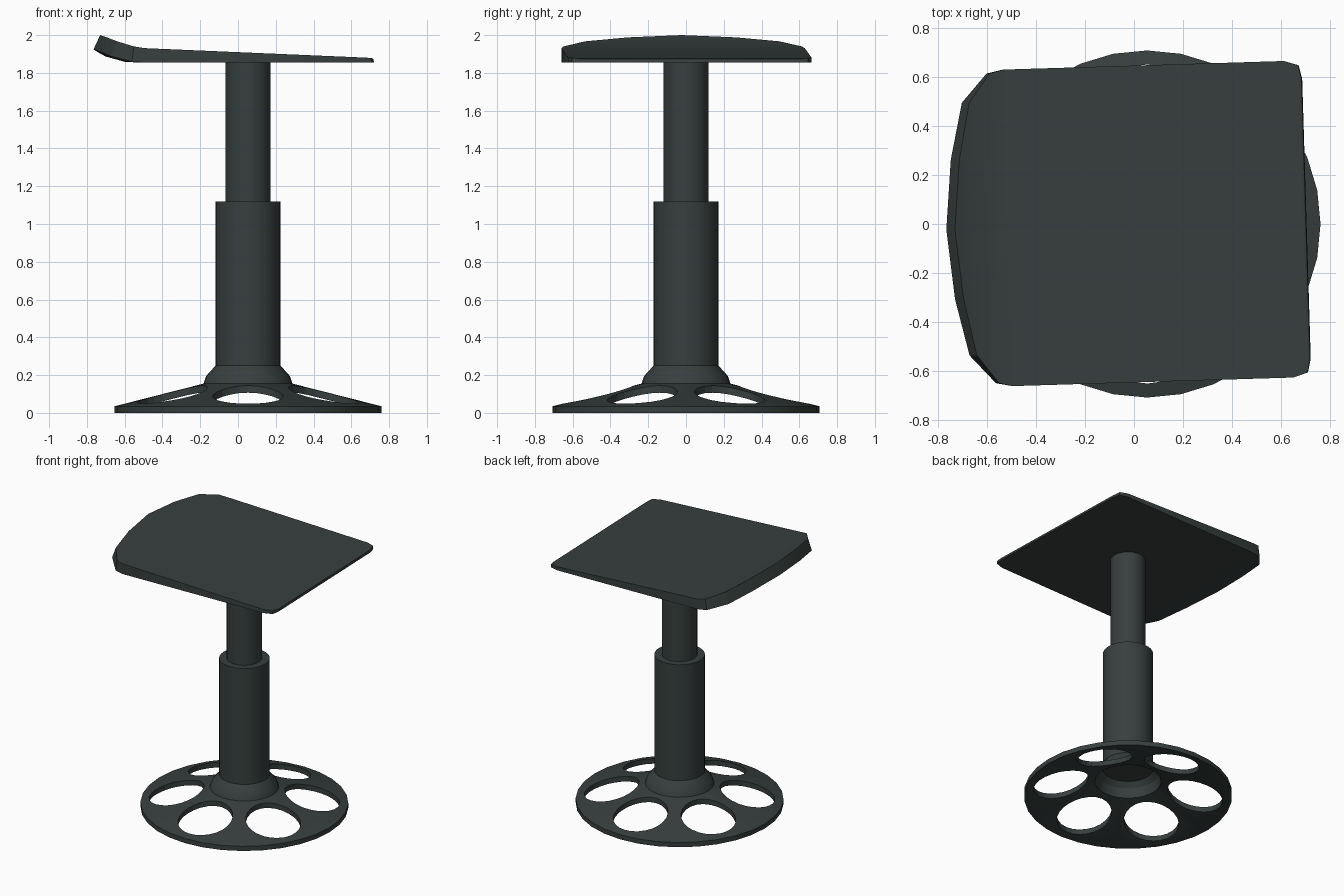
import bpy, bmesh, math
from mathutils import Matrix

if "Cube" in bpy.data.objects:
    bpy.data.objects.remove(bpy.data.objects["Cube"])

CX = 0.053  # column axis
mat = bpy.data.materials.new("dark slate")
mat.diffuse_color = (0.038, 0.050, 0.048, 1)
mat.use_nodes = True
mat.node_tree.nodes["Principled BSDF"].inputs["Base Color"].default_value = mat.diffuse_color


def add(name, bm, loc=(0, 0, 0), rot=0.0):
    bmesh.ops.recalc_face_normals(bm, faces=bm.faces[:])
    me = bpy.data.meshes.new(name)
    bm.to_mesh(me)
    bm.free()
    ob = bpy.data.objects.new(name, me)
    bpy.context.collection.objects.link(ob)
    ob.location = loc
    ob.rotation_euler.z = rot
    me.materials.append(mat)
    return ob


def smooth(ob):
    bpy.ops.object.select_all(action='DESELECT')
    ob.select_set(True)
    bpy.context.view_layer.objects.active = ob
    bpy.ops.object.shade_smooth_by_angle(angle=math.radians(25))


def tube(name, r, z0, z1, n=32):
    bm = bmesh.new()
    bmesh.ops.create_cone(bm, cap_ends=True, segments=n, radius1=r, radius2=r, depth=z1 - z0,
                          matrix=Matrix.Translation((0, 0, (z0 + z1) / 2)))
    ob = add(name, bm, (CX, 0, 0))
    smooth(ob)
    return ob


# Base: hollow conical dish with collar, lathed from a closed profile
profile = [(0.707, 0), (0.707, 0.035), (0.235, 0.155), (0.222, 0.195), (0.172, 0.25),
           (0.165, 0.235), (0.208, 0.185), (0.225, 0.12), (0.695, 0)]
N = 32
bm = bmesh.new()
rings = []
for i in range(N):
    a = 2 * math.pi * i / N
    rings.append([bm.verts.new((r * math.cos(a), r * math.sin(a), z)) for r, z in profile])
for i in range(N):
    p, q = rings[i], rings[(i + 1) % N]
    for j in range(len(profile)):
        k = (j + 1) % len(profile)
        bm.faces.new((p[j], q[j], q[k], p[k]))
base = add("base", bm, (CX, 0, 0))

# Six round holes through the dish
bm = bmesh.new()
for i in range(6):
    a = math.radians(-90 + 60 * i)
    bmesh.ops.create_cone(bm, cap_ends=True, segments=24, radius1=0.187, radius2=0.187, depth=0.6,
                          matrix=Matrix.Translation((0.463 * math.cos(a), 0.463 * math.sin(a), 0.1)))
cutter = add("hole_cutter", bm, (CX, 0, 0))
cutter.hide_render = True
mod = base.modifiers.new("holes", 'BOOLEAN')
mod.object = cutter
mod.operation = 'DIFFERENCE'
mod.solver = 'EXACT'
smooth(base)
bpy.ops.object.modifier_apply(modifier="holes")
bpy.data.objects.remove(cutter)
smooth(base)

# Telescopic column
tube("lower_column", 0.172, 0.22, 1.12)
tube("upper_column", 0.12, 1.05, 1.862)

# Seat: cross-sections (top x, top z, bottom x, bottom z, half width)
stations = [
    (-0.730, 2.000, -0.765, 1.925, 0.0),
    (-0.703, 1.988, -0.738, 1.912, 0.285),
    (-0.656, 1.967, -0.686, 1.887, 0.515),
    (-0.570, 1.940, -0.582, 1.859, 0.631),
    (-0.515, 1.931, -0.515, 1.855, 0.645),
    (0.630, 1.882, 0.630, 1.855, 0.645),
    (0.688, 1.879, 0.690, 1.855, 0.626),
    (0.700, 1.873, 0.703, 1.855, 0.570),
]
bm = bmesh.new()
secs = []
for xt, zt, xb, zb, w in stations:
    co = [(xt, w, zt), (xt, -w, zt), (xb, -w, zb), (xb, w, zb)]
    secs.append([bm.verts.new(c) for c in co])
for p, q in zip(secs, secs[1:]):
    for j in range(4):
        k = (j + 1) % 4
        bm.faces.new((p[j], p[k], q[k], q[j]))
bm.faces.new(secs[-1])
bmesh.ops.remove_doubles(bm, verts=bm.verts[:], dist=1e-5)
seat = add("seat", bm, rot=math.radians(1.75))
smooth(seat)
